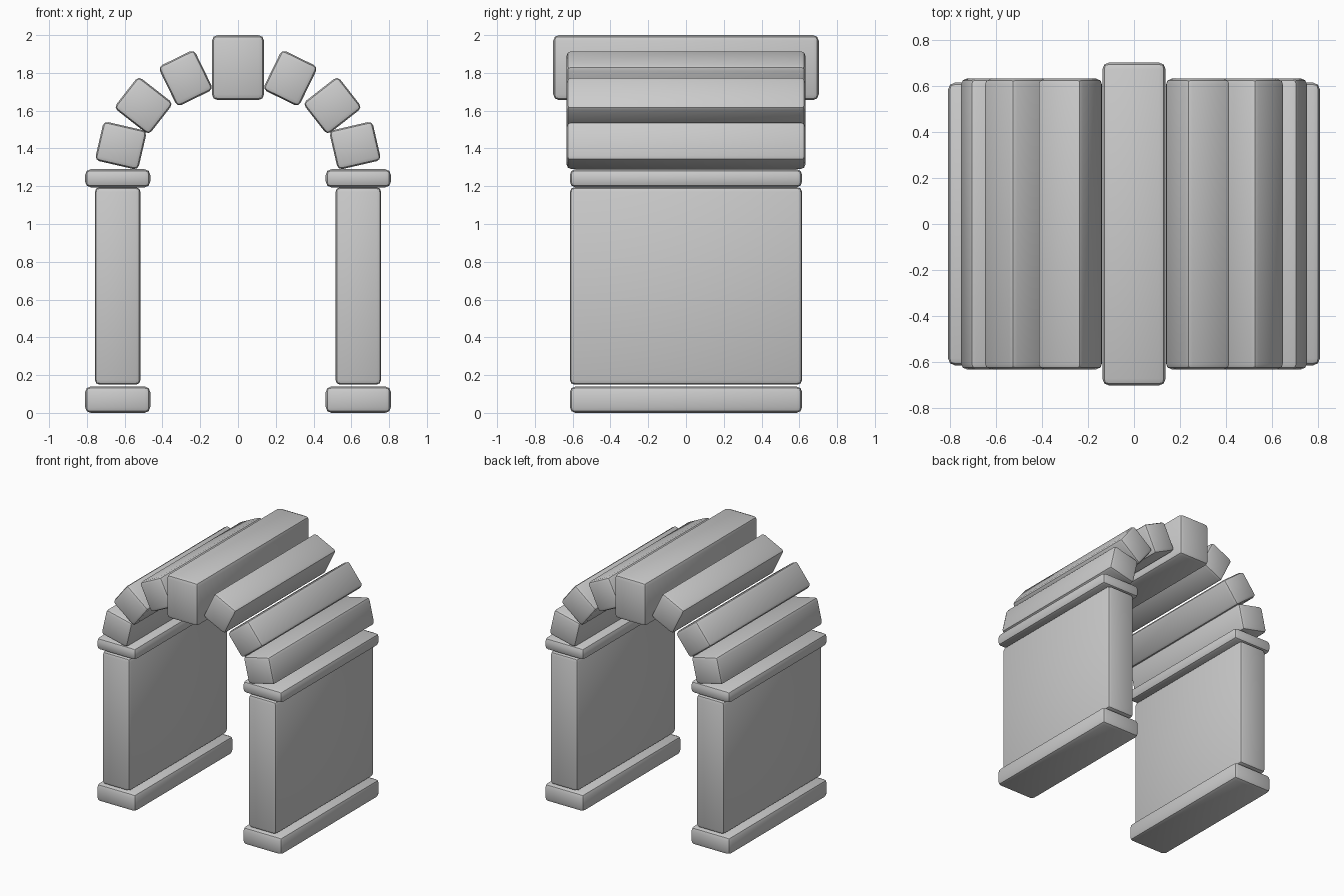
import bpy
from math import radians

cube = bpy.data.objects.get("Cube")
if cube:
    bpy.data.objects.remove(cube, do_unlink=True)


def stone(name, x, z, width, depth, height, tilt=0, bevel=0.03):
    """Rounded stone block; positive tilt lifts its +x end."""
    bpy.ops.mesh.primitive_cube_add(size=1, location=(x, 0, z))
    block = bpy.context.object
    block.name = name
    block.scale = (width, depth, height)
    bpy.ops.object.transform_apply(location=False, rotation=False, scale=True)
    block.rotation_euler.y = -radians(tilt)
    mod = block.modifiers.new("Rounded edges", "BEVEL")
    mod.width = bevel
    mod.segments = 2
    bpy.ops.object.modifier_apply(modifier=mod.name)
    bpy.ops.object.shade_smooth_by_angle(angle=radians(30))
    return block


PIER_X = 0.637
PIER_DEPTH = 1.23

# Arch stones from the springing upward: x, z, tilt of the radial axis
arch_stones = {
    "lower": (0.62, 1.415, 13),
    "middle": (0.50, 1.627, 38),
    "upper": (0.277, 1.772, 64),
}

for side, s in (("left", 1), ("right", -1)):
    # Pier: plinth, wall and capital
    stone(f"{side}_plinth", s * PIER_X, 0.07, 0.345, PIER_DEPTH, 0.14)
    stone(f"{side}_pier", s * PIER_X, 0.672, 0.242, PIER_DEPTH, 1.045, bevel=0.025)
    stone(f"{side}_capital", s * PIER_X, 1.242, 0.345, PIER_DEPTH, 0.096)

    # Tilted arch stones
    for level, (x, z, tilt) in arch_stones.items():
        stone(f"{side}_{level}_arch_stone", s * x, z, 0.235, 1.265, 0.212, s * tilt, 0.025)

# Keystone
stone("keystone", 0, 1.828, 0.276, 1.406, 0.344)
